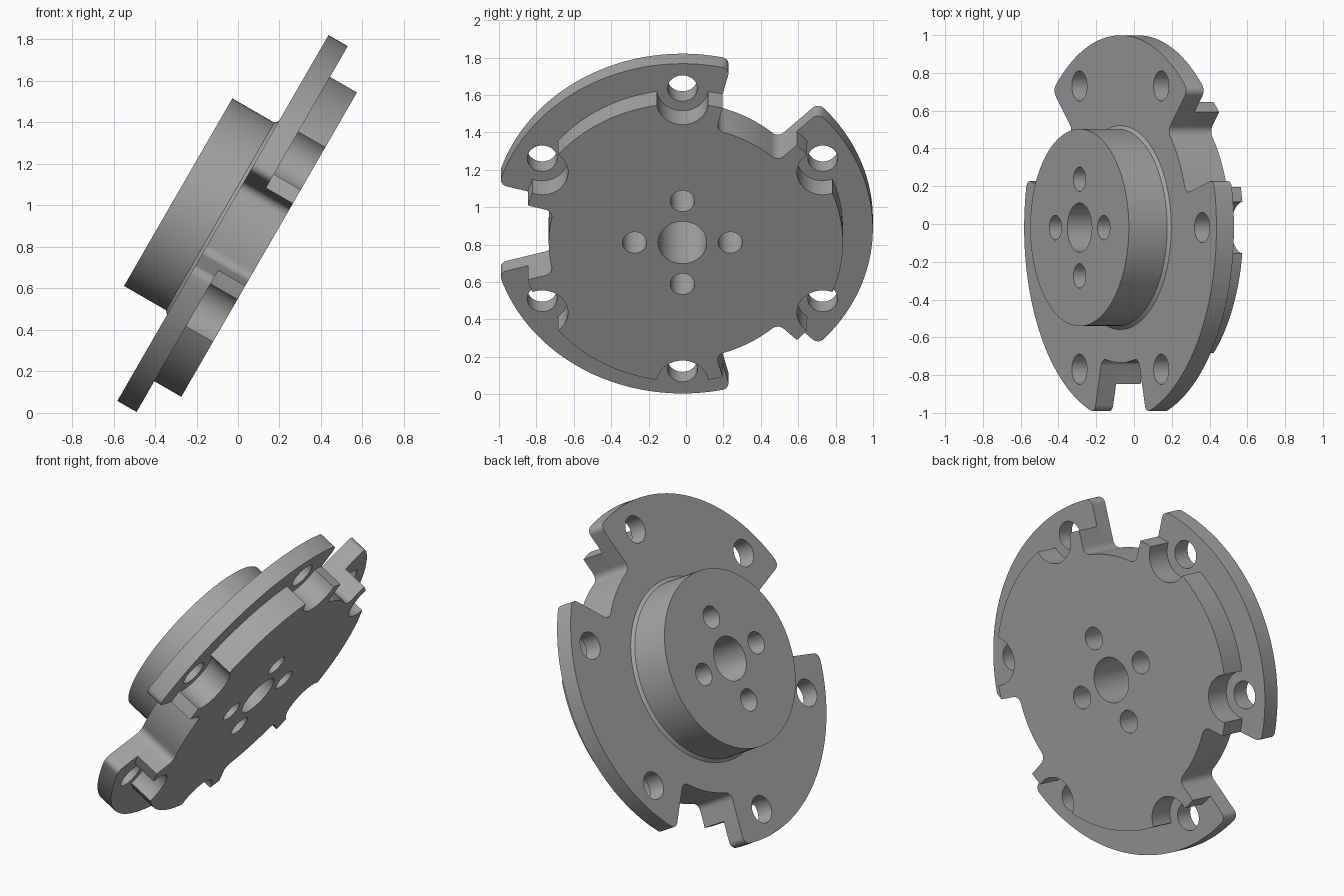
import bpy, bmesh
from math import sin, cos, asin, radians, pi
from mathutils import Matrix, Vector

if "Cube" in bpy.data.objects:
    bpy.data.objects.remove(bpy.data.objects["Cube"], do_unlink=True)

# Tilted frame: local z is the hub axis, leaning 30 degrees above -x
C, S = cos(radians(30)), sin(radians(30))
FRAME = Matrix(((0, S, -C, 0.389), (-1, 0, 0, -0.019), (0, C, S, 0.673), (0, 0, 0, 1)))

# Axial levels
BACK, STEP, FACE, TOP = 0.276, 0.426, 0.533, 0.782

steel = bpy.data.materials.new("grey_metal")
steel.use_nodes = True
GREY = (0.38, 0.38, 0.38, 1)
steel.diffuse_color = GREY
steel.node_tree.nodes["Principled BSDF"].inputs["Base Color"].default_value = GREY


def polar(r, a):
    return Vector((r * cos(a), r * sin(a)))


def circle(r, x=0, y=0, n=64):
    return [Vector((x, y)) + polar(r, 2 * pi * i / n) for i in range(n)]


def arc(center, r, a0, a1, n):
    return [center + polar(r, a0 + (a1 - a0) * i / n) for i in range(n + 1)]


def notched_disc(outer, floor, half, round_in, round_out):
    """Disc outline with three wedge notches, rounded at floor and rim."""
    zero = Vector((0, 0))
    a_in = half - asin(round_in / (floor + round_in))
    a_out = half + asin(round_out / (outer - round_out))
    pts = arc(zero, floor, 0, a_in, 6)
    pts += arc(polar(floor + round_in, a_in), round_in, a_in + pi, half + pi / 2, 6)
    if round_out:
        pts += arc(polar(outer - round_out, a_out), round_out, half - pi / 2, a_out, 6)
    pts += arc(zero, outer, a_out, pi / 3, 20)
    # Mirror the half sector about the lobe axis, then repeat it three times
    axis = polar(1, pi / 3)
    pts += [2 * p.dot(axis) * axis - p for p in reversed(pts)]
    return [Matrix.Rotation(k * 2 * pi / 3, 2) @ p for k in range(3) for p in pts]


def solid(name, sections):
    """Loft matching outlines, given as (outline, height), and cap both ends."""
    bm = bmesh.new()
    rings = [[bm.verts.new((p.x, p.y, h)) for p in outline] for outline, h in sections]
    n = len(rings[0])
    for low, high in zip(rings, rings[1:]):
        for i in range(n):
            j = (i + 1) % n
            bm.faces.new((low[i], low[j], high[j], high[i]))
    bm.faces.new(rings[0][::-1])
    bm.faces.new(rings[-1])
    bmesh.ops.remove_doubles(bm, verts=bm.verts, dist=0.0002)
    mesh = bpy.data.meshes.new(name)
    bm.to_mesh(mesh)
    bm.free()
    mesh.materials.append(steel)
    obj = bpy.data.objects.new(name, mesh)
    bpy.context.collection.objects.link(obj)
    obj.matrix_world = FRAME
    return obj


def drill(obj, holes):
    """Cut round holes, given as (radius, x, y), right through a part."""
    bpy.context.view_layer.objects.active = obj
    for r, x, y in holes:
        cutter = solid("hole_cutter", [(circle(r, x, y, 48), 0.1), (circle(r, x, y, 48), 1)])
        cutter.hide_render = True
        mod = obj.modifiers.new("hole", "BOOLEAN")
        mod.operation, mod.solver, mod.object = "DIFFERENCE", "EXACT", cutter
        bpy.ops.object.modifier_apply(modifier=mod.name)
        bpy.data.objects.remove(cutter, do_unlink=True)


def hole_ring(r, count, pitch, start):
    return [(r, *polar(pitch, start + 2 * pi * i / count)) for i in range(count)]


# Three stacked parts
half = radians(15.5)
rim = notched_disc(1.018, 0.715, half, 0.045, 0.04)
inner = notched_disc(0.858, 0.715, half, 0.045, 0)
flange = solid("flange", [(rim, STEP), (rim, FACE)])
back_plate = solid("back_plate", [(inner, BACK), (inner, STEP)])
hub = solid("hub", [(circle(0.54, n=96), FACE), (circle(0.522, n=96), FACE + 0.015),
                    (circle(0.522, n=96), TOP)])

# Centre bore and four pin holes through everything, bolt holes and clearances
centre = [(0.13, 0, 0)] + hole_ring(0.065, 4, 0.256, 0)
drill(hub, centre)
drill(flange, centre + hole_ring(0.08, 6, 0.866, pi / 6))
drill(back_plate, centre + hole_ring(0.138, 6, 0.866, pi / 6))

# Smooth round walls, keep machined edges sharp
bpy.ops.object.select_all(action="DESELECT")
for part in (flange, back_plate, hub):
    part.select_set(True)
bpy.context.view_layer.objects.active = hub
bpy.ops.object.shade_smooth_by_angle(angle=radians(30))
